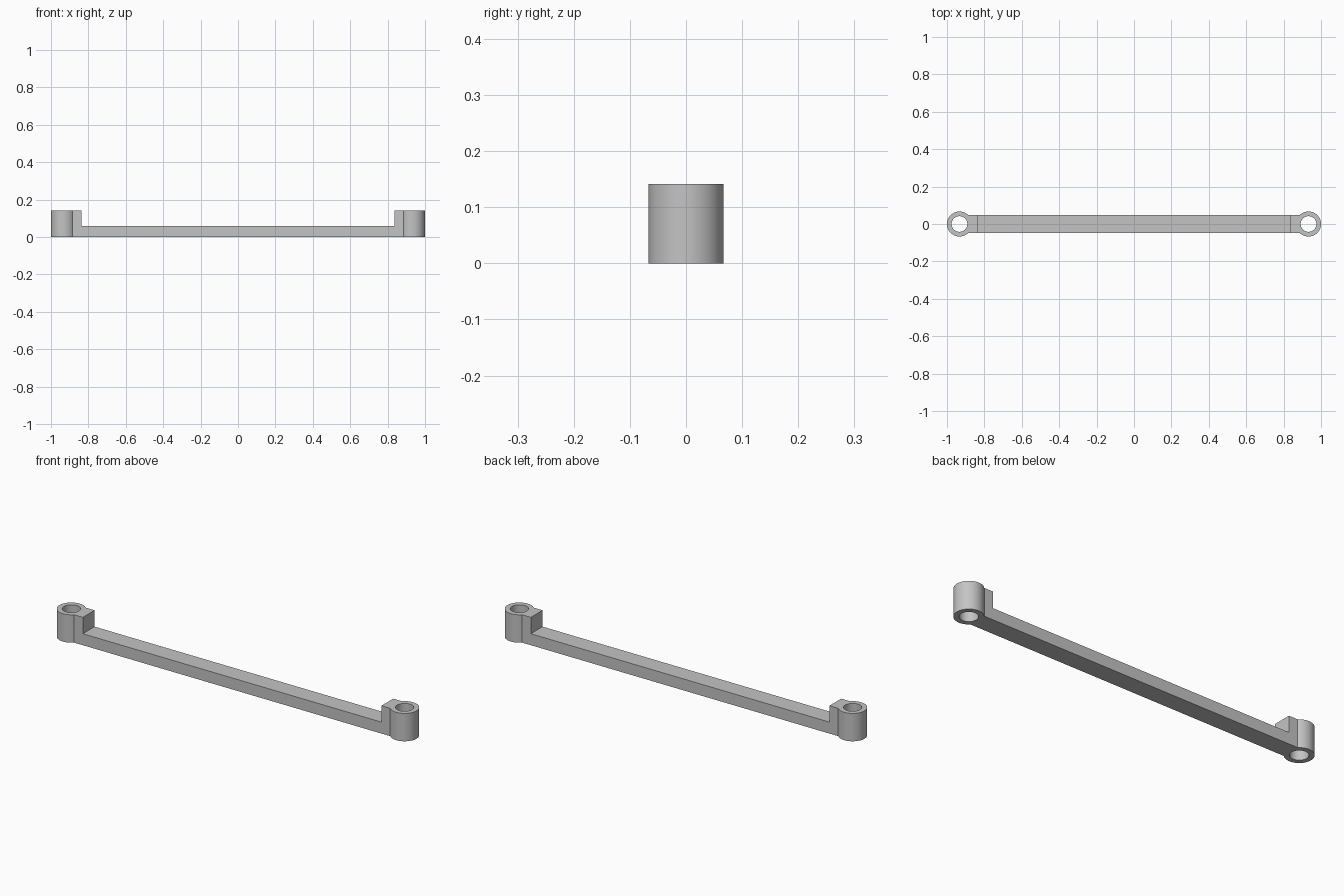
import bpy, bmesh, math

cube = bpy.data.objects.get("Cube")
if cube:
    bpy.data.objects.remove(cube, do_unlink=True)

EYE_X, OUTER_R, BORE_R = 0.933, 0.067, 0.042
HEIGHT, BAR_HEIGHT, HALF_WIDTH = 0.141, 0.058, 0.047
POST_X, END_X = 0.836, 0.89

grey = bpy.data.materials.new("plain grey")
grey.use_nodes = True
colour = (0.55, 0.55, 0.55, 1)
grey.diffuse_color = colour
grey.node_tree.nodes["Principled BSDF"].inputs["Base Color"].default_value = colour


def add_object(name, bm):
    bmesh.ops.recalc_face_normals(bm, faces=bm.faces)
    mesh = bpy.data.meshes.new(name)
    bm.to_mesh(mesh)
    bm.free()
    mesh.materials.append(grey)
    obj = bpy.data.objects.new(name, mesh)
    bpy.context.collection.objects.link(obj)
    return obj


def cylinder(name, x, radius, bottom, top):
    bm = bmesh.new()
    bmesh.ops.create_cone(bm, cap_ends=True, segments=64, radius1=radius,
                          radius2=radius, depth=top - bottom)
    bmesh.ops.translate(bm, verts=bm.verts, vec=(x, 0, (top + bottom) / 2))
    return add_object(name, bm)


# Bar with a raised post at each end, one side profile extruded across
right_half = [(POST_X, BAR_HEIGHT), (POST_X, HEIGHT), (END_X, HEIGHT), (END_X, 0)]
profile = right_half + [(-x, z) for x, z in reversed(right_half)]
bm = bmesh.new()
side = bm.faces.new([bm.verts.new((x, -HALF_WIDTH, z)) for x, z in profile])
new = bmesh.ops.extrude_face_region(bm, geom=[side])["geom"]
bmesh.ops.translate(bm, verts=[g for g in new if isinstance(g, bmesh.types.BMVert)],
                    vec=(0, 2 * HALF_WIDTH, 0))
link = add_object("link_bar", bm)

# Join the end eyes to the bar, then drill both bores
helpers = []
for label, sign in (("left", 1), ("right", -1)):
    eye = cylinder(label + "_eye", sign * EYE_X, OUTER_R, 0, HEIGHT)
    bore = cylinder(label + "_bore", sign * EYE_X, BORE_R, -0.05, HEIGHT + 0.05)
    for helper, operation in ((eye, "UNION"), (bore, "DIFFERENCE")):
        helper.hide_render = True
        mod = link.modifiers.new(helper.name, "BOOLEAN")
        mod.operation, mod.solver, mod.object = operation, "EXACT", helper
        helpers.append(helper)

# Bake the joined shape and drop the helpers
bpy.context.view_layer.update()
evaluated = link.evaluated_get(bpy.context.evaluated_depsgraph_get())
link.data = bpy.data.meshes.new_from_object(evaluated)
link.modifiers.clear()
for helper in helpers:
    bpy.data.objects.remove(helper, do_unlink=True)

# Round walls smooth, corners sharp
bpy.ops.object.select_all(action="DESELECT")
link.select_set(True)
bpy.context.view_layer.objects.active = link
bpy.ops.object.shade_smooth_by_angle(angle=math.radians(30))
